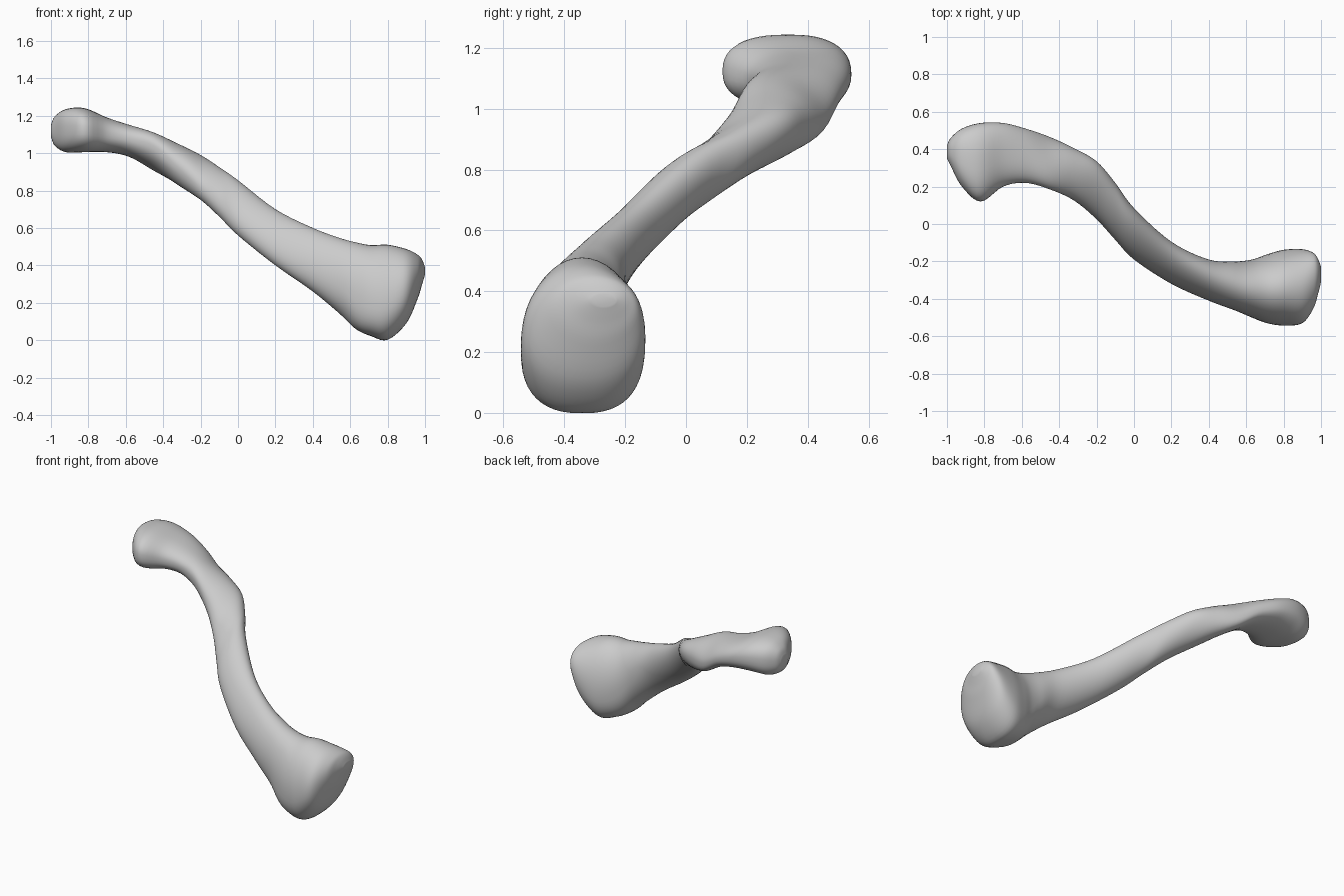
import bpy, bmesh, math
from mathutils import Vector

old = bpy.data.objects.get("Cube")
if old:
    bpy.data.objects.remove(old, do_unlink=True)

AROUND = 48   # points on each cross-section
STEPS = 5     # rings between neighbouring stations


def station(x, y0, y1, z0, z1, tilt=0, low=2, high=2, mid=.5):
    """Extents of a section, its tilt, squareness below and above, height of its widest point."""
    return Vector((x, y0, y1, z0, z1, tilt, low, high, mid))


STATIONS = [
    # Flat outer end
    station(-1, .35, .42, 1.09, 1.15, low=2.2, high=2.2),
    station(-.98, .31, .46, 1.04, 1.195, low=2.3, high=2.4),
    station(-.92, .2, .51, 1.005, 1.235, low=2.4, high=2.6),
    station(-.82, .12, .54, 1.005, 1.24, low=2.4, high=2.5),
    station(-.7, .2, .54, 1.005, 1.19, low=2.3, high=2.4),
    station(-.58, .22, .51, .98, 1.15, tilt=-.15, low=2.3, high=2.2),
    # Ridge under the back bend
    station(-.45, .185, .465, .91, 1.11, tilt=-.3, low=2.6),
    station(-.32, .125, .405, .83, 1.05, tilt=.15, low=2.3),
    # Shaft
    station(-.2, .025, .335, .75, .99, tilt=.55),
    station(-.1, -.085, .22, .66, .925, tilt=.65),
    station(0, -.19, .085, .56, .855, tilt=.65),
    station(.2, -.32, -.095, .4, .7, tilt=.58),
    station(.4, -.41, -.19, .26, .6, tilt=.35),
    station(.54, -.462, -.2, .145, .548, tilt=.12, low=2.2, mid=.48),
    # Flared inner end
    station(.63, -.5, -.19, .06, .523, tilt=.04, low=2.7, mid=.43),
    station(.71, -.53, -.163, .022, .508, low=2.8, mid=.4),
    station(.8, -.543, -.138, .002, .51, low=2.4, mid=.4),
    station(.9, -.53, -.135, .09, .487, low=2.2, mid=.45),
    station(.96, -.45, -.155, .22, .457),
    station(.985, -.37, -.19, .3, .43),
    station(1, -.31, -.23, .35, .39),
]


def smooth_stations(pts):
    """Catmull-Rom curve through all station values."""
    out = []
    for i in range(len(pts) - 1):
        a, b = pts[i], pts[i + 1]
        before, after = pts[max(i - 1, 0)], pts[min(i + 2, len(pts) - 1)]
        for step in range(STEPS):
            t = step / STEPS
            out.append(a + (b - before) * (t / 2)
                       + (before * 2 - a * 5 + b * 4 - after) * (t * t / 2)
                       + (a * 3 - before - b * 3 + after) * (t ** 3 / 2))
    return out + [pts[-1]]


def power(v, n):
    return math.copysign(abs(v) ** (2 / n), v)


def cross_section(values):
    """Tilted oval with its own squareness above and below the widest point."""
    x, y0, y1, z0, z1, tilt, low, high, mid = values
    widest = z0 + (z1 - z0) * mid
    ring = []
    for k in range(AROUND):
        angle = math.tau * k / AROUND
        c, s = math.cos(angle), math.sin(angle)
        n, height = (low, widest - z0) if s < 0 else (high, z1 - widest)
        c, s = power(c, n), power(s, n)
        ring.append((x, (y0 + y1) / 2 + c * (y1 - y0) / 2,
                     widest + s * math.sqrt(1 - tilt * tilt) * height
                     + c * tilt * (z1 - z0) / 2))
    return ring


# Loft the sections into one closed body
bm = bmesh.new()
rings = [[bm.verts.new(p) for p in cross_section(s)]
         for s in smooth_stations(STATIONS)]
for a, b in zip(rings, rings[1:]):
    for k in range(AROUND):
        j = (k + 1) % AROUND
        bm.faces.new((a[k], a[j], b[j], b[k]))
for end in (rings[0], rings[-1]):
    bm.faces.new(end)
bmesh.ops.recalc_face_normals(bm, faces=bm.faces)

mesh = bpy.data.meshes.new("collar_bone")
bm.to_mesh(mesh)
bm.free()
bone = bpy.data.objects.new("collar_bone", mesh)
bpy.context.collection.objects.link(bone)

# Plain grey surface
grey = bpy.data.materials.new("bone_grey")
grey.use_nodes = True
colour = (.6, .6, .6, 1)
grey.diffuse_color = colour
grey.node_tree.nodes["Principled BSDF"].inputs["Base Color"].default_value = colour
mesh.materials.append(grey)

bpy.context.view_layer.objects.active = bone
bone.select_set(True)
bpy.ops.object.shade_smooth_by_angle(angle=math.radians(40))
